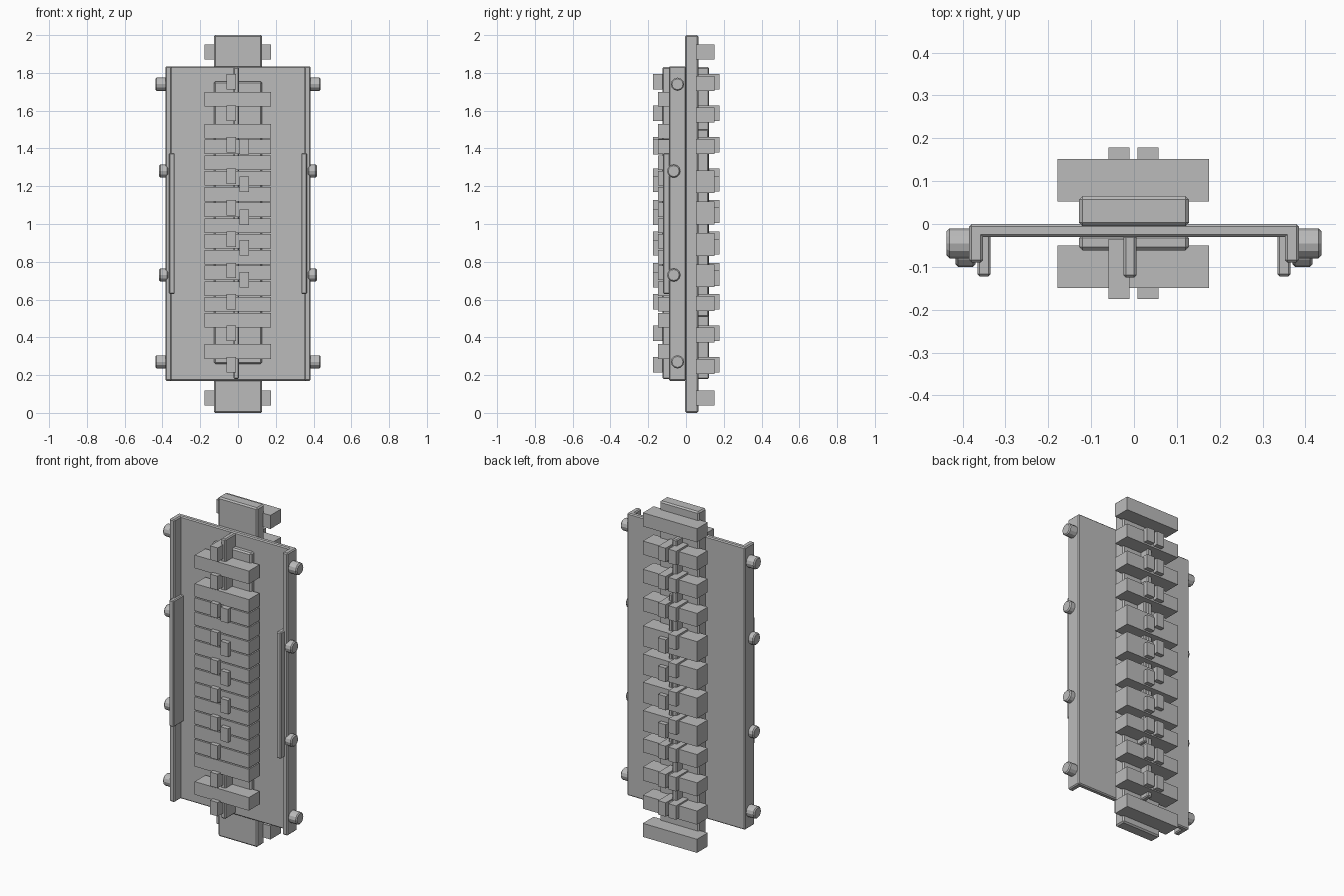
import bpy, math

if "Cube" in bpy.data.objects:
    bpy.data.objects.remove(bpy.data.objects["Cube"])

grey = bpy.data.materials.new("plain grey")
grey.diffuse_color = (0.5, 0.5, 0.5, 1)
grey.use_nodes = True
grey.node_tree.nodes["Principled BSDF"].inputs["Base Color"].default_value = grey.diffuse_color


def finish(o, name, bevel):
    o.name = name
    o.data.materials.append(grey)
    if bevel:
        m = o.modifiers.new("bevel", 'BEVEL')
        m.width = bevel
        m.segments = 1
        m.limit_method = 'ANGLE'
        m.angle_limit = math.radians(40)
    return o


def box(name, x, y, z, bevel=0.0):
    """Box from (min, max) ranges."""
    bpy.ops.mesh.primitive_cube_add(size=1, location=[sum(r) / 2 for r in (x, y, z)])
    o = bpy.context.object
    o.scale = [r[1] - r[0] for r in (x, y, z)]
    bpy.ops.object.transform_apply(location=False, rotation=False, scale=True)
    return finish(o, name, bevel)


def bolt(name, side, y, z, x_end):
    x0 = 0.37
    bpy.ops.mesh.primitive_cylinder_add(
        vertices=12, radius=0.035, depth=x_end - x0,
        location=(side * (x0 + x_end) / 2, y, z), rotation=(0, math.pi / 2, 0))
    finish(bpy.context.object, name, 0.006)


# Main plate and the long boards on either face
box("main_plate", (-0.38, 0.38), (-0.03, 0.0), (0.17, 1.835), 0.006)
box("back_board", (-0.128, 0.128), (-0.005, 0.065), (0.0, 2.0), 0.008)
box("front_board", (-0.128, 0.128), (-0.062, -0.025), (0.26, 1.755), 0.008)

# Centre ribs
box("front_rib", (-0.025, 0.006), (-0.125, -0.025), (0.18, 1.83), 0.006)
box("back_rib", (-0.025, 0.006), (0.06, 0.122), (0.18, 1.83), 0.006)
box("short_back_rib", (0.006, 0.03), (0.06, 0.12), (0.51, 1.5), 0.005)

# Side flanges, lips and bolts
for s, side in ((-1, "left"), (1, "right")):
    box(side + "_flange", sorted((s * 0.352, s * 0.385)), (-0.09, 0.0), (0.17, 1.835), 0.006)
    box(side + "_lip", sorted((s * 0.335, s * 0.365)), (-0.122, -0.025), (0.63, 1.375), 0.005)
    for z in (0.27, 1.74):
        bolt(side + "_outer_bolt", s, -0.045, z, 0.437)
    for z in (0.73, 1.28):
        bolt(side + "_inner_bolt", s, -0.065, z, 0.417)

# Front cross blocks: a tight stack with a single block at each end
for z in [1.66, 0.325] + [1.492 - i * 0.0834 for i in range(13)]:
    box("front_block", (-0.178, 0.175), (-0.149, -0.05), (z - 0.0385, z + 0.0385))

# Back cross blocks: evenly spaced, the middle ones taller
for i in range(12):
    z = 1.91 - i * 0.1664
    low = 0.08 if 4 <= i <= 7 else 0.04
    box("back_block", (-0.178, 0.175), (0.052, 0.152), (z - low, z + 0.04))

# Small tabs on both faces
for i in range(10):
    z = 1.754 - i * 0.1667
    box("front_left_tab", (-0.06, -0.01), (-0.175, -0.035), (z - 0.041, z + 0.041))
    drop = 0.04 if 3 <= i <= 6 else 0.0
    for name, x, d in (("back_left_tab", (-0.06, -0.01), 0.0),
                       ("back_right_tab", (0.008, 0.057), drop)):
        box(name, x, (0.06, 0.178), (z - d - 0.041, z - d + 0.041))
for z in (1.41, 1.21, 1.037, 0.873, 0.706):
    box("front_right_tab", (0.008, 0.057), (-0.175, -0.06), (z - 0.041, z + 0.041))
